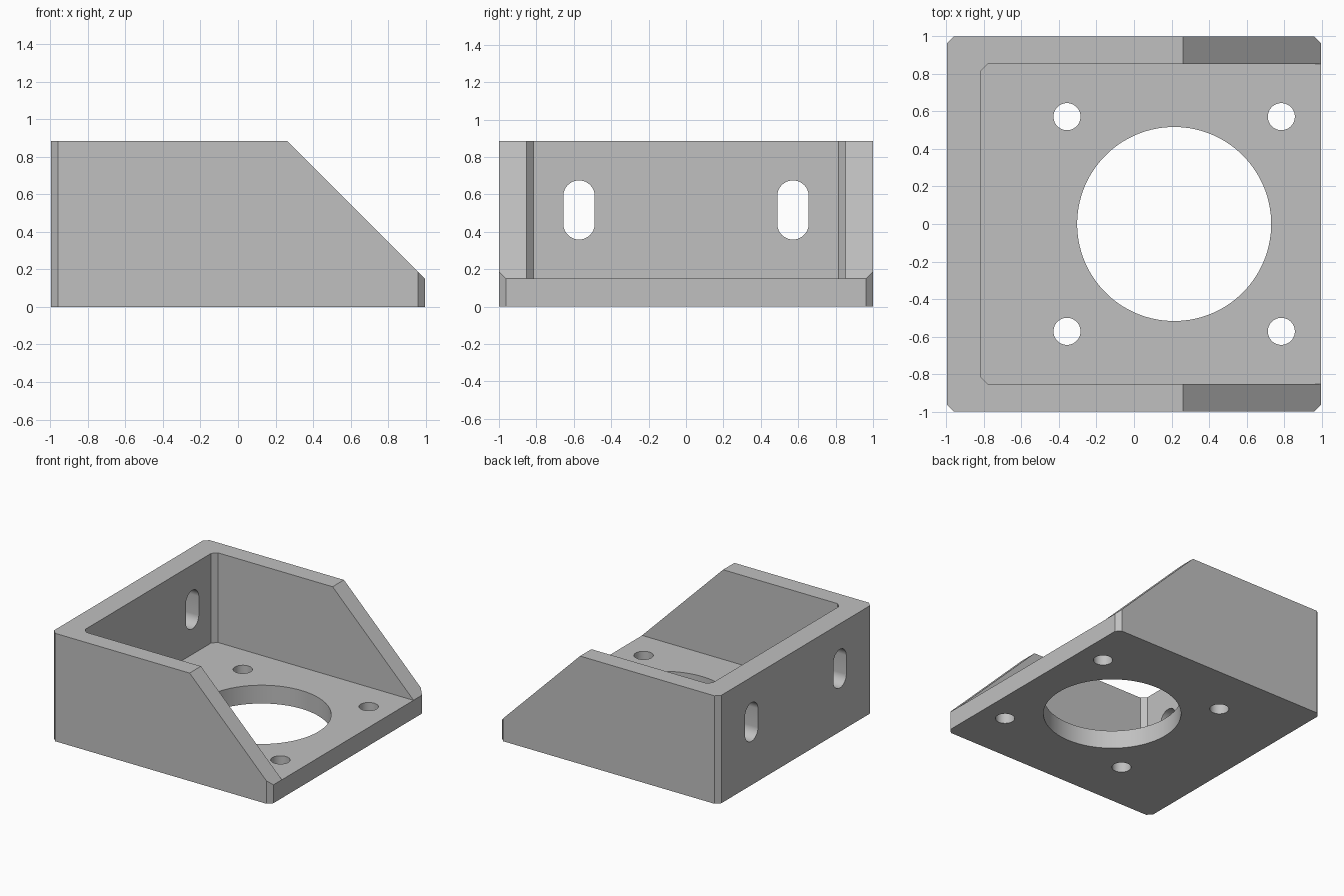
import bpy
import bmesh
from math import cos, sin, pi, radians

default = bpy.data.objects.get("Cube")
if default:
    bpy.data.objects.remove(default, do_unlink=True)

# Overall sizes
X, Y, HEIGHT = 0.995, 1.0, 0.885
FLOOR, CHAMFER = 0.15, 0.037
INNER_X, INNER_Y = -0.815, 0.853
HOLE_X, HOLE_Y = 0.214, 0.572

grey = bpy.data.materials.new("plain grey")
grey.use_nodes = True
colour = (0.53, 0.53, 0.53, 1)
grey.diffuse_color = colour
grey.node_tree.nodes["Principled BSDF"].inputs["Base Color"].default_value = colour


def prism(name, outline, low, high, axis="z"):
    """Extrude a 2D outline along an axis from low to high."""
    place = {"x": lambda u, v, w: (w, u, v),
             "y": lambda u, v, w: (u, w, v),
             "z": lambda u, v, w: (u, v, w)}[axis]
    bm = bmesh.new()
    rings = [[bm.verts.new(place(u, v, w)) for u, v in outline] for w in (low, high)]
    for ring in rings:
        bm.faces.new(ring)
    n = len(outline)
    for i in range(n):
        j = (i + 1) % n
        bm.faces.new((rings[0][i], rings[0][j], rings[1][j], rings[1][i]))
    bmesh.ops.recalc_face_normals(bm, faces=bm.faces)
    mesh = bpy.data.meshes.new(name)
    bm.to_mesh(mesh)
    bm.free()
    mesh.materials.append(grey)
    obj = bpy.data.objects.new(name, mesh)
    bpy.context.collection.objects.link(obj)
    return obj


def chamfered(x0, x1, y, c):
    """Rectangle outline with cut corners."""
    return [(x0 + c, -y), (x1 - c, -y), (x1, c - y), (x1, y - c),
            (x1 - c, y), (x0 + c, y), (x0, y - c), (x0, c - y)]


def stadium(u, v, r, half=0.0, steps=64):
    """Circle outline, stretched vertically by half when it is a slot."""
    pts = []
    for i in range(steps):
        a = 2 * pi * (i + 0.5) / steps
        pts.append((u + r * cos(a), v + r * sin(a) + (half if a < pi else -half)))
    return pts


# Solid block with chamfered vertical corners
bracket = prism("motor_bracket", chamfered(-X, X, Y, CHAMFER), 0, HEIGHT)

# Sloped ends of the side walls, then the open pocket between the walls
slope = X + FLOOR + 0.001
cutters = [
    prism("slope_cutter", [(slope - 1, 1), (slope, 0), (1.4, 0), (1.4, 1)], -1.2, 1.2, "y"),
    prism("pocket_cutter", chamfered(INNER_X, 1.4, INNER_Y, CHAMFER), FLOOR, 1.2),
    prism("bore_cutter", stadium(HOLE_X, 0, 0.517, steps=96), -0.1, 0.3),
]

# Four screw holes in the floor and two slots in the back wall
for side in (-1, 1):
    for dx in (-0.571, 0.571):
        cutters.append(prism("screw_hole_cutter",
                             stadium(HOLE_X + dx, side * HOLE_Y, 0.072), -0.1, 0.3))
    cutters.append(prism("slot_cutter",
                         stadium(side * HOLE_Y, 0.517, 0.084, 0.074), -1.2, -0.6, "x"))

for cutter in cutters:
    cutter.hide_render = True
    mod = bracket.modifiers.new(cutter.name, "BOOLEAN")
    mod.operation = "DIFFERENCE"
    mod.solver = "EXACT"
    mod.object = cutter

# Bake the cuts and remove the cutters
graph = bpy.context.evaluated_depsgraph_get()
result = bpy.data.meshes.new_from_object(bracket.evaluated_get(graph))
bracket.modifiers.clear()
bracket.data = result
for cutter in cutters:
    bpy.data.objects.remove(cutter, do_unlink=True)

# Smooth hole walls with sharp edges kept
bpy.ops.object.select_all(action="DESELECT")
bracket.select_set(True)
bpy.context.view_layer.objects.active = bracket
bpy.ops.object.shade_smooth_by_angle(angle=radians(30))
